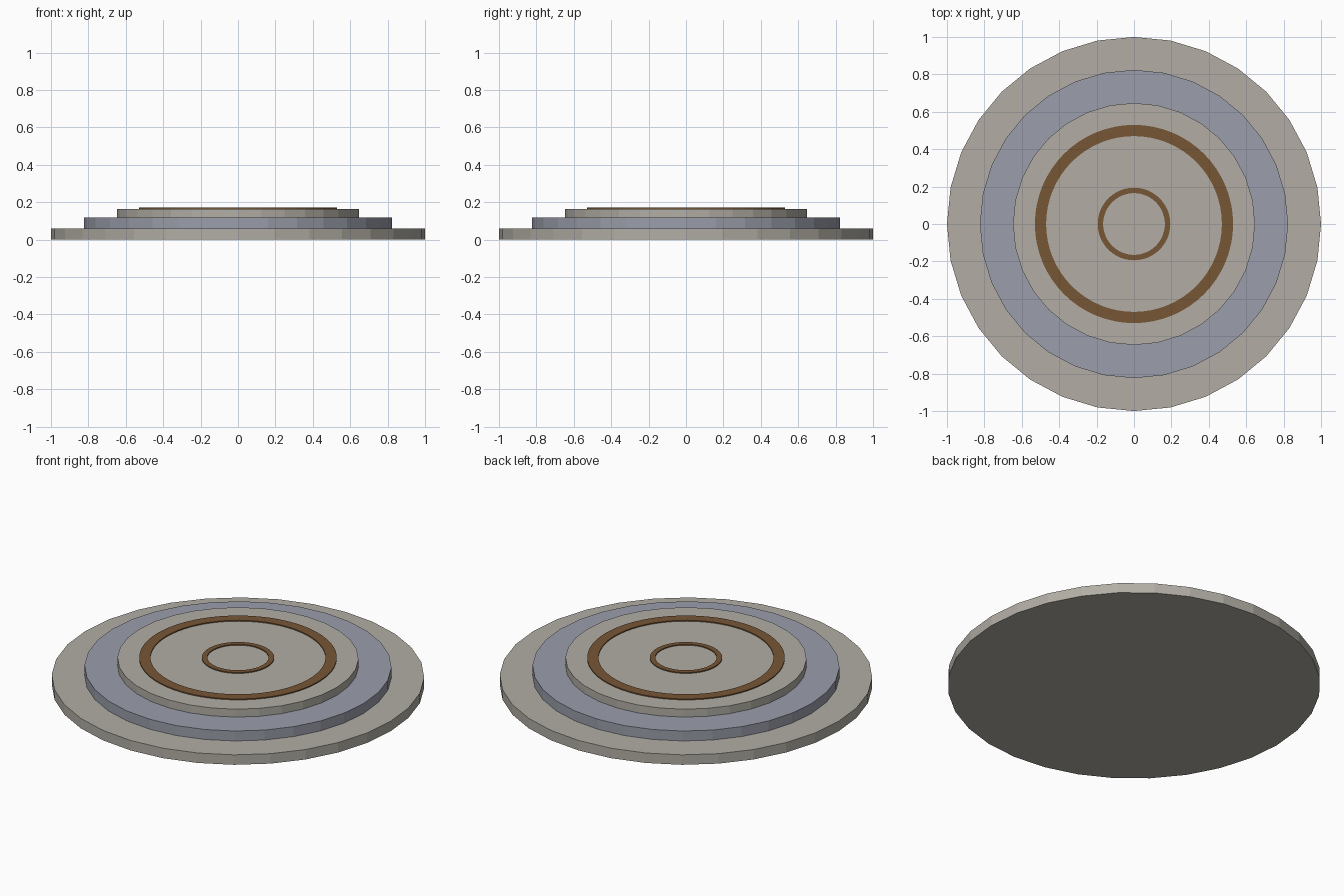
import bpy
import math

cube = bpy.data.objects.get("Cube")
if cube:
    bpy.data.objects.remove(cube, do_unlink=True)


def material(name, rgb):
    """Flat material from 0-255 display values, stored as linear."""
    linear = [((c / 255 + 0.055) / 1.055) ** 2.4 for c in rgb]
    mat = bpy.data.materials.new(name)
    mat.use_nodes = True
    mat.diffuse_color = (*linear, 1)
    mat.node_tree.nodes["Principled BSDF"].inputs["Base Color"].default_value = (*linear, 1)
    return mat


def lathe(name, profile, sides, mat, capped):
    """Sweep a (radius, z) profile round the z axis with flat faces."""
    n = len(profile)
    verts = [(r * math.cos(math.tau * i / sides), r * math.sin(math.tau * i / sides), z)
             for i in range(sides) for r, z in profile]
    # Discs have an open profile closed by caps; rings have a closed profile
    faces = []
    for i in range(sides):
        a, b = i * n, (i + 1) % sides * n
        for j in range(n - 1 if capped else n):
            k = (j + 1) % n
            faces.append((a + j, b + j, b + k, a + k))
    if capped:
        faces.append([i * n for i in reversed(range(sides))])
        faces.append([i * n + n - 1 for i in range(sides)])
    mesh = bpy.data.meshes.new(name)
    mesh.from_pydata(verts, [], faces)
    mesh.materials.append(mat)
    obj = bpy.data.objects.new(name, mesh)
    bpy.context.collection.objects.link(obj)
    return obj


def disc(name, radius, bottom, top, mat):
    return lathe(name, [(radius, bottom), (radius, top)], 32, mat, True)


def ring(name, inner, outer, bottom, top, mat):
    profile = [(outer, bottom), (outer, top), (inner, top), (inner, bottom)]
    return lathe(name, profile, 64, mat, False)


stone = material("warm grey stone", (178, 174, 165))
slate = material("blue grey stone", (155, 158, 171))
bronze = material("brown bronze", (118, 86, 52))

# Stepped round platform
disc("base_step", 1.0, 0, 0.059, stone)
disc("middle_step", 0.824, 0.059, 0.118, slate)
disc("top_step", 0.647, 0.118, 0.165, stone)

# Thin inlaid rings on the top step
ring("outer_ring", 0.47, 0.53, 0.16, 0.171, bronze)
ring("inner_ring", 0.165, 0.194, 0.16, 0.171, bronze)
